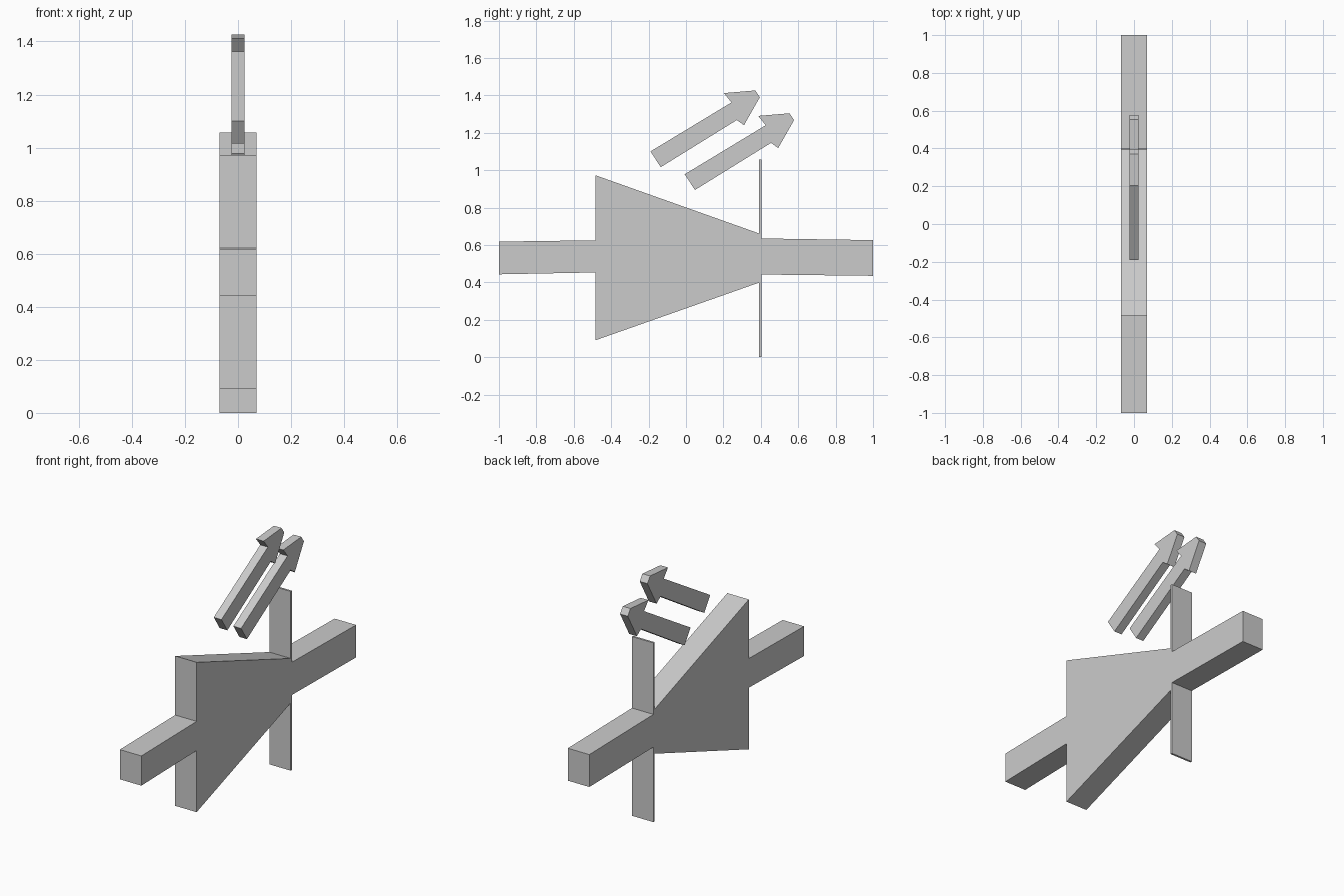
import bpy
import bmesh

cube = bpy.data.objects.get("Cube")
if cube:
    bpy.data.objects.remove(cube, do_unlink=True)

grey = bpy.data.materials.new("light grey")
grey.use_nodes = True
colour = (0.6, 0.6, 0.6, 1)
grey.diffuse_color = colour
grey.node_tree.nodes["Principled BSDF"].inputs["Base Color"].default_value = colour


def slab(name, profile, half_width, shift=(0, 0)):
    """Extrude a (y, z) outline across x, centred on x = 0."""
    bm = bmesh.new()
    dy, dz = shift
    face = bm.faces.new([bm.verts.new((-half_width, y + dy, z + dz)) for y, z in profile])
    extruded = bmesh.ops.extrude_face_region(bm, geom=[face])
    moved = [v for v in extruded["geom"] if isinstance(v, bmesh.types.BMVert)]
    bmesh.ops.translate(bm, verts=moved, vec=(2 * half_width, 0, 0))
    bmesh.ops.recalc_face_normals(bm, faces=bm.faces)
    mesh = bpy.data.meshes.new(name)
    bm.to_mesh(mesh)
    bm.free()
    mesh.materials.append(grey)
    obj = bpy.data.objects.new(name, mesh)
    bpy.context.collection.objects.link(obj)
    return obj


WIDE = 0.07
NARROW = 0.025

# Tapered wedge, with a bar leading in at the front and out at the back
slab("wedge_body", [(-0.485, 0.09), (0.395, 0.40), (0.395, 0.66), (-0.485, 0.973)], WIDE)
slab("front_bar", [(-1, 0.443), (-0.485, 0.453), (-0.485, 0.625), (-1, 0.618)], WIDE)
slab("back_bar", [(0.395, 0.442), (1, 0.435), (1, 0.626), (0.395, 0.635)], WIDE)

# Thin upright plates above and below the narrow end
for name, low, high in (("lower_plate", 0, 0.442), ("upper_plate", 0.634, 1.056)):
    slab(name, [(0.391, low), (0.403, low), (0.403, high), (0.391, high)], WIDE)

# Two parallel arrows pointing up and back
arrow = [(-0.19, 1.10), (-0.135, 1.016), (0.272, 1.268), (0.31, 1.24),
         (0.395, 1.39), (0.37, 1.426), (0.203, 1.412), (0.243, 1.362)]
slab("upper_arrow", arrow, NARROW)
slab("lower_arrow", arrow, NARROW, shift=(0.183, -0.122))
